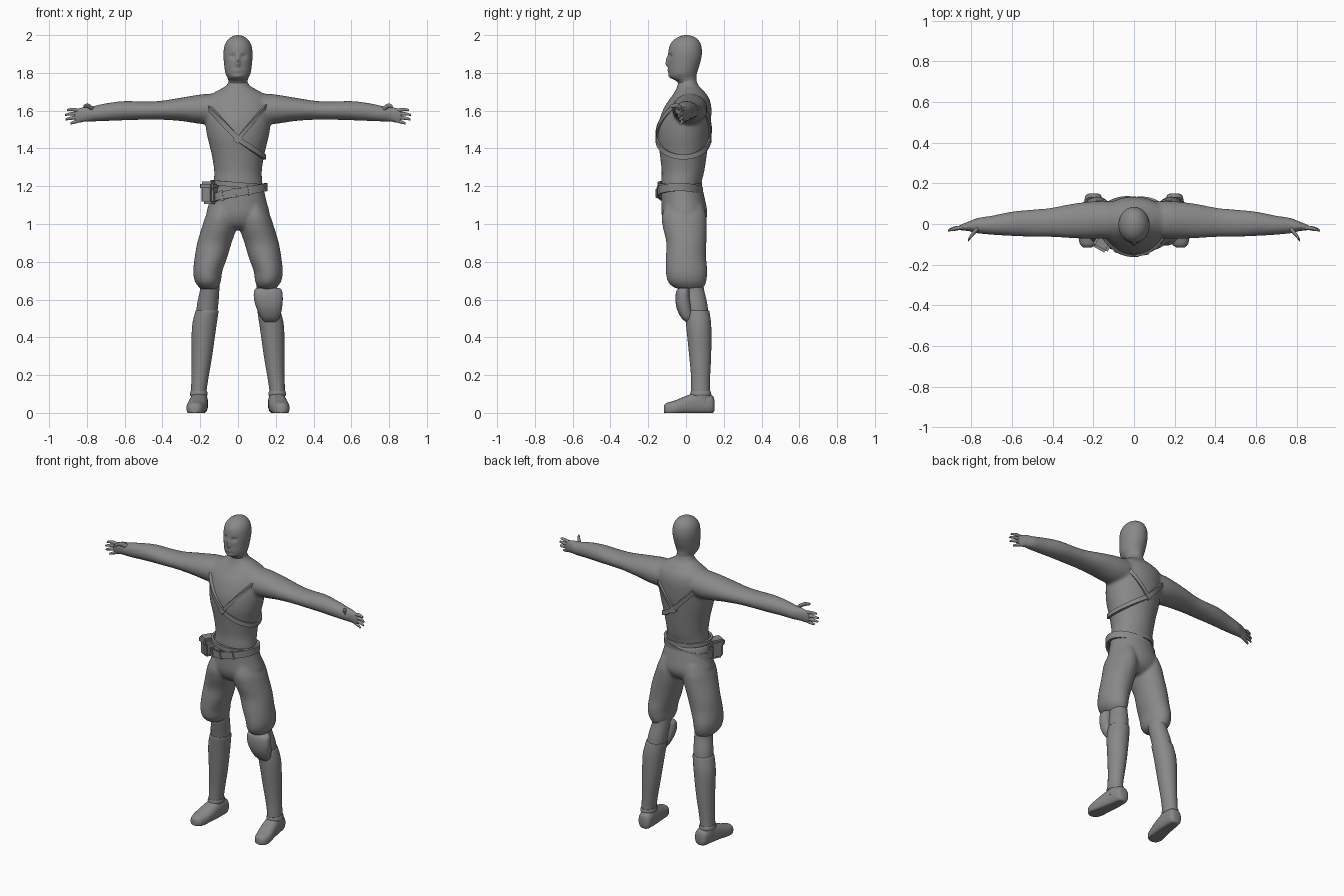
import bpy, bmesh, math
from mathutils import Vector
from mathutils.bvhtree import BVHTree

if "Cube" in bpy.data.objects:
    bpy.data.objects.remove(bpy.data.objects["Cube"])

grey = bpy.data.materials.new("plain_grey")
grey.diffuse_color = (0.25, 0.25, 0.25, 1)
grey.use_nodes = True
grey.node_tree.nodes["Principled BSDF"].inputs["Base Color"].default_value = grey.diffuse_color


def finish(name, bm, angle=45):
    bmesh.ops.recalc_face_normals(bm, faces=bm.faces)
    me = bpy.data.meshes.new(name)
    bm.to_mesh(me)
    bm.free()
    ob = bpy.data.objects.new(name, me)
    bpy.context.collection.objects.link(ob)
    me.materials.append(grey)
    bpy.ops.object.select_all(action='DESELECT')
    ob.select_set(True)
    bpy.context.view_layer.objects.active = ob
    bpy.ops.object.shade_smooth_by_angle(angle=math.radians(angle))
    return ob


def spline(rows, sub):
    """Smooth in-between rows through the given ones."""
    out = []
    for i in range(len(rows) - 1):
        p0, p1, p2 = rows[max(i - 1, 0)], rows[i], rows[i + 1]
        p3 = rows[min(i + 2, len(rows) - 1)]
        for k in range(sub):
            t = k / sub
            out.append([0.5 * (2 * b + (c - a) * t + (2 * a - 5 * b + 4 * c - d) * t * t
                               + (3 * b - a - 3 * c + d) * t ** 3)
                        for a, b, c, d in zip(p0, p1, p2, p3)])
    return out + [list(rows[-1])]


def loft(bm, axis, rows, side=1, n=32, sub=4, power=2.0):
    """Closed tube of ellipses; row = (position on axis, centre a, centre b, radius a, radius b)."""
    rings = []
    for t, a, b, ra, rb in spline(rows, sub):
        ring = []
        for k in range(n):
            w = 2 * math.pi * k / n
            c, s = math.cos(w), math.sin(w)
            u = a + ra * math.copysign(abs(c) ** (2 / power), c)
            v = b + rb * math.copysign(abs(s) ** (2 / power), s)
            x, y, z = {'x': (t, u, v), 'y': (u, t, v), 'z': (u, v, t)}[axis]
            ring.append(bm.verts.new((x * side, y, z)))
        rings.append(ring)
    for r, q in zip(rings, rings[1:]):
        for k in range(n):
            bm.faces.new((r[k], r[(k + 1) % n], q[(k + 1) % n], q[k]))
    bm.faces.new(rings[0])
    bm.faces.new(rings[-1])
    return bm


def fuse(ob, voxel, rounds):
    """Merge overlapping volumes into one smooth skin."""
    m = ob.modifiers.new("fuse", 'REMESH')
    m.mode, m.voxel_size, m.use_smooth_shade = 'VOXEL', voxel, True
    m = ob.modifiers.new("soften", 'SMOOTH')
    m.factor, m.iterations = 0.5, rounds


def ribbon(name, pts, width, thick, closed):
    """Flat strap following points, facing away from the body axis."""
    bm, rings, n = bmesh.new(), [], len(pts)
    for i, p in enumerate(pts):
        a = pts[(i - 1) % n if closed else max(i - 1, 0)]
        b = pts[(i + 1) % n if closed else min(i + 1, n - 1)]
        t = (b - a).normalized()
        out = Vector((p.x, p.y, 0)).normalized()
        w = t.cross(out).normalized()
        out = w.cross(t)
        rings.append([bm.verts.new(p + w * width / 2 * i1 + out * thick / 2 * j1)
                      for i1, j1 in ((-1, -1), (1, -1), (1, 1), (-1, 1))])
    for i in range(n if closed else n - 1):
        r, q = rings[i], rings[(i + 1) % n]
        for k in range(4):
            bm.faces.new((r[k], r[(k + 1) % 4], q[(k + 1) % 4], q[k]))
    if not closed:
        bm.faces.new(rings[0])
        bm.faces.new(rings[-1])
    return finish(name, bm, 40)


def box(name, loc, size, rot=(0, 0, 0), bevel=0.008):
    bm = bmesh.new()
    bmesh.ops.create_cube(bm, size=1)
    bmesh.ops.scale(bm, vec=size, verts=bm.verts)
    bmesh.ops.bevel(bm, geom=bm.edges[:], offset=bevel, segments=2, affect='EDGES')
    ob = finish(name, bm)
    ob.location, ob.rotation_euler = loc, rot
    return ob


# torso and arms, fused
torso = [(1.08, 0, -.015, .13, .10), (1.2, 0, -.025, .13, .105), (1.28, 0, -.016, .126, .113),
         (1.38, 0, -.014, .142, .126), (1.46, 0, -.014, .162, .136), (1.54, 0, -.006, .174, .138),
         (1.62, 0, .010, .178, .124), (1.67, 0, .020, .165, .10), (1.705, 0, .018, .11, .075),
         (1.735, 0, .010, .06, .055), (1.77, 0, .008, .048, .046)]
arm = [(.08, .02, 1.61, .09, .08), (.18, .02, 1.608, .093, .08), (.30, .015, 1.607, .085, .062),
       (.41, .008, 1.602, .071, .05), (.50, .004, 1.600, .067, .048), (.60, .001, 1.600, .06, .051),
       (.70, -.006, 1.592, .047, .047), (.77, -.008, 1.583, .038, .041), (.81, -.011, 1.581, .025, .041),
       (.845, -.016, 1.574, .016, .040), (.87, -.02, 1.570, .008, .030)]
bm = loft(bmesh.new(), 'z', torso, n=48)
surface = BVHTree.FromBMesh(bm)
for s in (-1, 1):
    loft(bm, 'x', arm, s)
fuse(finish("tunic_and_arms", bm), 0.009, 5)

# fingers and thumbs
fingers = [[(.84, -.017, 1.60), (.875, -.021, 1.606), (.905, -.03, 1.603)],
           [(.85, -.018, 1.583), (.885, -.022, 1.583), (.915, -.032, 1.578)],
           [(.85, -.018, 1.565), (.885, -.022, 1.560), (.912, -.032, 1.554)],
           [(.84, -.017, 1.548), (.865, -.021, 1.540), (.888, -.03, 1.532)],
           [(.765, -.02, 1.605), (.795, -.05, 1.626), (.818, -.082, 1.622)]]
for s in (-1, 1):
    bm = bmesh.new()
    for f in fingers:
        r = 0.013 if f is fingers[-1] else 0.0095
        rows = [(*p, r * k, r * k) for p, k in zip(f, (1.1, 1, .6))]
        loft(bm, 'x', rows, s, n=10)
    finish("fingers", bm, 60)

# head with face relief
bm = loft(bmesh.new(), 'z', [
    (1.69, 0, .015, .075, .06), (1.73, 0, .010, .053, .05), (1.755, 0, .004, .05, .052),
    (1.775, 0, -.014, .056, .070), (1.80, 0, -.017, .067, .075), (1.85, 0, -.010, .074, .084),
    (1.90, 0, -.005, .077, .089), (1.945, 0, -.003, .071, .083), (1.975, 0, 0, .054, .064),
    (1.993, 0, .002, .030, .036), (2.0, 0, .002, .006, .008)], n=72, sub=6)
relief = [(0, 1.847, .011, .014, -.014), (0, 1.872, .009, .018, -.010), (-.03, 1.888, .016, .011, .011),
          (.03, 1.888, .016, .011, .011), (0, 1.812, .022, .008, -.005), (0, 1.782, .02, .01, -.004)]
for v in bm.verts:
    if v.co.y < -.03:
        x, z = v.co.x, v.co.z
        v.co.y += sum(d * math.exp(-((x - cx) / sx) ** 2 - ((z - cz) / sz) ** 2)
                      for cx, cz, sx, sz, d in relief)
finish("head", bm, 70)

# breeches: hips and two baggy legs, fused
bm = loft(bmesh.new(), 'z', [
    (.97, 0, -.01, .09, .06), (1.0, 0, -.008, .145, .10), (1.05, 0, -.008, .168, .121),
    (1.12, 0, -.014, .151, .117), (1.2, 0, -.022, .133, .106)])
thigh = [(1.1, .085, -.01, .055, .10), (1.04, .09, -.01, .082, .118), (.98, .1, -.006, .092, .116),
         (.9, .125, .002, .091, .106), (.82, .144, 0, .086, .107), (.75, .160, .003, .077, .110),
         (.70, .160, .005, .070, .103), (.67, .156, .012, .055, .085), (.655, .155, .02, .04, .06)]
for s in (-1, 1):
    loft(bm, 'z', thigh, s)
fuse(finish("breeches", bm), 0.009, 4)

# knees, tall boots and shoes
for s in (-1, 1):
    finish("knee", loft(bmesh.new(), 'z', [
        (.70, .15, .03, .05, .06), (.65, .15, .037, .051, .059), (.58, .16, .052, .056, .06),
        (.51, .167, .062, .055, .058)], s))
    finish("boot_shaft", loft(bmesh.new(), 'z', [
        (.542, .164, .06, .058, .061), (.53, .166, .06, .062, .065), (.45, .18, .068, .064, .066),
        (.3, .191, .075, .054, .058), (.2, .2, .077, .046, .051), (.11, .208, .077, .041, .05),
        (.05, .208, .08, .042, .055)], s))
    bm = loft(bmesh.new(), 'y', [
        (.15, .2, .04, .022, .03), (.135, .2, .045, .04, .05), (.07, .205, .05, .046, .062),
        (0, .214, .04, .05, .05), (-.06, .224, .025, .049, .040), (-.1, .227, .02, .038, .034),
        (-.116, .228, .02, .02, .02)], s, power=2.4)
    for v in bm.verts:
        v.co.z = max(v.co.z, 0)
    finish("shoe", bm)
    # ankle strap
    ring = [Vector((s * .207 + .046 * math.cos(a), .077 + .056 * math.sin(a), .11))
            for a in (2 * math.pi * k / 32 for k in range(32))]
    finish("ankle_band", loft(bmesh.new(), 'z', [(.09, .208, .078, .044, .053), (.1, .208, .078, .047, .056),
                                                 (.115, .207, .078, .043, .052)], s))

# single knee pad
finish("knee_pad", loft(bmesh.new(), 'z', [
    (.662, .158, -.008, .060, .025), (.645, .159, -.015, .074, .036), (.60, .161, -.016, .076, .040),
    (.55, .166, -.008, .066, .040), (.505, .171, .004, .050, .030), (.482, .172, .012, .030, .014)], power=2.6))


# harness straps hugging the torso
def hug(angle, height):
    c, s, r = math.cos(angle), math.sin(angle), .14
    for _ in range(8):
        z = height(r * c)
        hit = surface.ray_cast(Vector((c, s, z)), Vector((-c, -s, 0)))[0]
        if hit:
            r = 0.5 * r + 0.5 * math.hypot(hit.x, hit.y)
    return Vector(((r + .004) * c, (r + .004) * s, height(r * c)))


def cross(x):
    return 1.45 - (0.7 if x > 0 else 1.1) * x


def shoulder(x):
    return 1.45 + 1.2 * x


ribbon("chest_strap", [hug(2 * math.pi * k / 72, cross) for k in range(72)], .026, .016, True)
ribbon("shoulder_strap", [hug(math.pi * (k / 36 - .5), shoulder) for k in range(37)], .020, .012, False)
for a in (-math.pi / 2, math.pi / 2):
    p = hug(a, cross)
    box("strap_buckle", p, (.042, .018, .042), (0, math.radians(40), 0), .006)


# two belts, one hanging lower on one hip
def belt(name, rx, ry, base, slope, width):
    pts = [Vector((rx * math.cos(a), -.033 + ry * math.sin(a), base + slope * rx * math.cos(a)))
           for a in (2 * math.pi * k / 64 for k in range(64))]
    ribbon(name, pts, width, .014, True)


belt("waist_belt", .138, .112, 1.208, -.08, .026)
belt("hip_belt", .150, .117, 1.167, .19, .042)
for x in (-.085, -.02, .06):
    y = -.033 - .119 * math.sqrt(1 - (x / .15) ** 2)
    box("belt_loop", (x, y, 1.167 + .19 * x), (.022, .02, .052), (0, -.19, x * 3.5), .004)

# pouch with flap
box("pouch", (-.147, -.083, 1.158), (.072, .085, .105), (0, 0, -.5), .014)
box("pouch_flap", (-.149, -.085, 1.202), (.082, .095, .045), (0, 0, -.5), .012)
